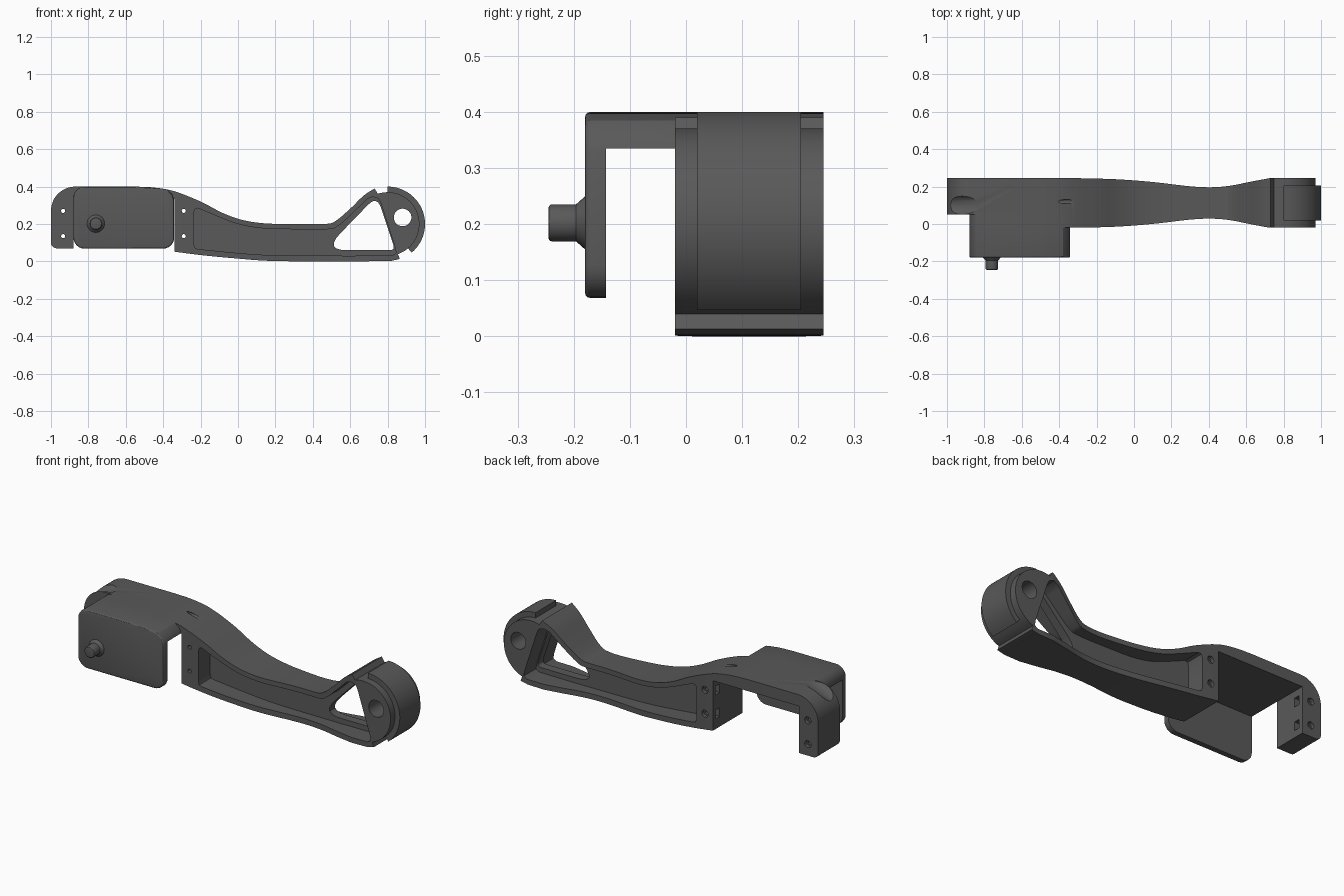
import bpy, bmesh
from math import sin, cos, radians, pi
from mathutils import Vector

if "Cube" in bpy.data.objects:
    bpy.data.objects.remove(bpy.data.objects["Cube"])


def arc(cx, cz, r, a0, a1, n=8):
    return [(cx + r * cos(radians(a0 + (a1 - a0) * i / n)),
             cz + r * sin(radians(a0 + (a1 - a0) * i / n))) for i in range(n + 1)]


def spline(pts, n=6):
    """Catmull-Rom curve through 2D points"""
    p = [Vector(q) for q in pts]
    p = [2 * p[0] - p[1]] + p + [2 * p[-1] - p[-2]]
    out = []
    for i in range(1, len(p) - 2):
        a, b, c, d = p[i - 1:i + 3]
        for k in range(n):
            t = k / n
            out.append(tuple(0.5 * (2 * b + (c - a) * t + (2 * a - 5 * b + 4 * c - d) * t ** 2
                                    + (3 * b - a - 3 * c + d) * t ** 3)))
    return out + [tuple(p[-2])]


def rounded(pts, n=6):
    """Round each corner of a 2D polygon given as (x, z, reach)"""
    out = []
    for i, q in enumerate(pts):
        b = Vector(q[:2])
        s = b + (Vector(pts[i - 1][:2]) - b).normalized() * q[2]
        e = b + (Vector(pts[(i + 1) % len(pts)][:2]) - b).normalized() * q[2]
        for k in range(n + 1):
            t = k / n
            out.append(tuple((1 - t) ** 2 * s + 2 * t * (1 - t) * b + t * t * e))
    return out


def prism(name, pts, lo, hi, axis='Y'):
    """Extrude a profile along y (points are x,z) or z (points are x,y)"""
    bm = bmesh.new()
    def co(p, h):
        return (p[0], h, p[1]) if axis == 'Y' else (p[0], p[1], h)
    f = bm.faces.new([bm.verts.new(co(p, lo)) for p in pts])
    g = bmesh.ops.extrude_face_region(bm, geom=[f])
    d = Vector(co((0, 0), hi - lo))
    bmesh.ops.translate(bm, vec=d, verts=[v for v in g['geom'] if isinstance(v, bmesh.types.BMVert)])
    bmesh.ops.recalc_face_normals(bm, faces=bm.faces[:])
    me = bpy.data.meshes.new(name)
    bm.to_mesh(me)
    bm.free()
    ob = bpy.data.objects.new(name, me)
    bpy.context.collection.objects.link(ob)
    return ob


def box(x0, x1, y0, y1, z0, z1):
    return prism("box_cutter", [(x0, z0), (x1, z0), (x1, z1), (x0, z1)], y0, y1)


def rod(a, b, r, n=24):
    a, b = Vector(a), Vector(b)
    bpy.ops.mesh.primitive_cylinder_add(vertices=n, radius=r, depth=(b - a).length, location=(a + b) / 2,
                                        rotation=(b - a).to_track_quat('Z', 'Y').to_euler())
    return bpy.context.object


def apply(ob, mod):
    bpy.context.view_layer.objects.active = ob
    bpy.ops.object.modifier_apply(modifier=mod.name)


def boolean(ob, other, op='DIFFERENCE'):
    m = ob.modifiers.new("bool", 'BOOLEAN')
    m.operation, m.object, m.solver = op, other, 'EXACT'
    apply(ob, m)
    bpy.data.objects.remove(other)


def bevel(ob, w):
    m = ob.modifiers.new("bevel", 'BEVEL')
    m.width, m.segments, m.limit_method, m.angle_limit = w, 3, 'ANGLE', radians(40)
    apply(ob, m)


# Side profile of the whole arm
top = spline([(-0.55, 0.4), (-0.45, 0.395), (-0.34, 0.375), (-0.2, 0.32), (-0.08, 0.258), (0.03, 0.22),
              (0.15, 0.203), (0.3, 0.2), (0.46, 0.2), (0.52, 0.215), (0.6, 0.282), (0.67, 0.35), (0.73, 0.39)])
bottom = spline([(0.82, 0.003), (0.6, 0.0), (0.2, 0.002), (0.0, 0.015), (-0.2, 0.034), (-0.34, 0.052)])
profile = (arc(-0.97, 0.1, 0.03, 270, 180, 5) + arc(-0.87, 0.27, 0.13, 180, 90, 12) + top
           + arc(0.8, 0.2, 0.17, 108, -71, 36) + [(0.865, 0.013)] + bottom + [(-0.6, 0.07)])
arm = prism("arm", profile, -0.3, 0.3)

# Waisted outline seen from above
half = spline([(-0.3, 0.1325), (-0.1, 0.127), (0.1, 0.112), (0.3, 0.089), (0.42, 0.084),
               (0.52, 0.093), (0.62, 0.113), (0.725, 0.1325)], 5)
half = [(-1.1, 0.1325)] + half + [(1.1, 0.1325)]
C = 0.1125
plan = [(x, C - h) for x, h in half] + [(x, C + h) for x, h in reversed(half)]
boolean(arm, prism("plan", plan, -0.2, 0.6, 'Z'), 'INTERSECT')
boolean(arm, box(-1.2, -0.8, -0.3, 0.05, -0.1, 0.6))

# Housing cover with front plate, then the open bay behind it
cover = (arc(-0.82, 0.128, 0.06, 270, 180, 6) + arc(-0.82, 0.34, 0.06, 180, 90, 6)
         + [p for p in top if p[0] < -0.37] + [(-0.352, 0.36), (-0.341, 0.33)]
         + arc(-0.401, 0.128, 0.06, 0, -90, 6))
shroud = prism("shroud", cover, -0.18, 0.06)
bevel(shroud, 0.01)
boolean(arm, shroud, 'UNION')
boolean(arm, box(-0.88, -0.34, -0.143, 0.4, -0.1, 0.335))

# Raised pad around the round end
pad = prism("pad", arc(0.8, 0.2, 0.2, 90, -50, 32) + arc(0.8, 0.2, 0.152, -50, 90, 32), 0.02, 0.205)
boolean(arm, pad, 'UNION')

# Side recesses leaving a central web, and the triangular window
recess = (spline([(-0.215, 0.285), (-0.1, 0.237), (0.0, 0.2), (0.12, 0.178), (0.28, 0.172), (0.48, 0.172),
                  (0.54, 0.193), (0.62, 0.265), (0.69, 0.333)], 5)
          + spline([(0.72, 0.345), (0.75, 0.335), (0.764, 0.31)], 3)
          + [(0.84, 0.075), (0.845, 0.045), (0.825, 0.032)]
          + spline([(0.6, 0.03), (0.2, 0.033), (0.0, 0.045), (-0.215, 0.066)], 5)
          + [(-0.23, 0.072), (-0.236, 0.09), (-0.236, 0.265), (-0.23, 0.28)])
for lo, hi in ((-0.1, 0.088), (0.137, 0.35)):
    boolean(arm, prism("recess_cutter", recess, lo, hi))
window = rounded([(0.46, 0.06, 0.125), (0.84, 0.06, 0.03), (0.743, 0.352, 0.07)])
boolean(arm, prism("window_cutter", window, -0.1, 0.4))

# Pivot hole, screw holes with wider rear ends, nut slots
boolean(arm, rod((0.88, -0.2, 0.235), (0.88, 0.4, 0.235), 0.047, 32))
for z in (0.135, 0.27):
    for x in (-0.935, -0.29):
        boolean(arm, rod((x, -0.1, z), (x, 0.4, z), 0.011, 16))
        boolean(arm, rod((x, 0.225, z), (x, 0.4, z), 0.02, 16))
    for x0, x1 in ((-0.915, -0.86), (-0.36, -0.315)):
        boolean(arm, box(x0, x1, 0.185, 0.22, z - 0.025, z + 0.025))

# Shallow groove on the corner and cable slot on top
boolean(arm, rod((-1.1, 0.1, 0.355), (-0.74, 0.1, 0.5), 0.06, 32))
boolean(arm, rod((-0.47, 0.12, 0.376), (-0.3, 0.12, 0.382), 0.011, 16))

# Pivot pin with flared collar
pin = rod((-0.76, -0.245, 0.202), (-0.76, -0.17, 0.202), 0.033, 32)
pin.name = "pivot_pin"
bevel(pin, 0.006)
bpy.ops.mesh.primitive_cone_add(vertices=32, radius1=0.048, radius2=0.033, depth=0.017,
                                location=(-0.76, -0.1875, 0.202), rotation=(pi / 2, 0, 0))
bpy.context.object.name = "pin_collar"

# Dark grey finish and smooth shading
dark = bpy.data.materials.new("dark_grey")
dark.diffuse_color = (0.1, 0.1, 0.1, 1)
dark.use_nodes = True
dark.node_tree.nodes["Principled BSDF"].inputs["Base Color"].default_value = dark.diffuse_color
for ob in list(bpy.context.collection.objects):
    ob.data.materials.clear()
    ob.data.materials.append(dark)
    bpy.ops.object.select_all(action='DESELECT')
    ob.select_set(True)
    bpy.context.view_layer.objects.active = ob
    bpy.ops.object.shade_smooth_by_angle(angle=radians(30))
